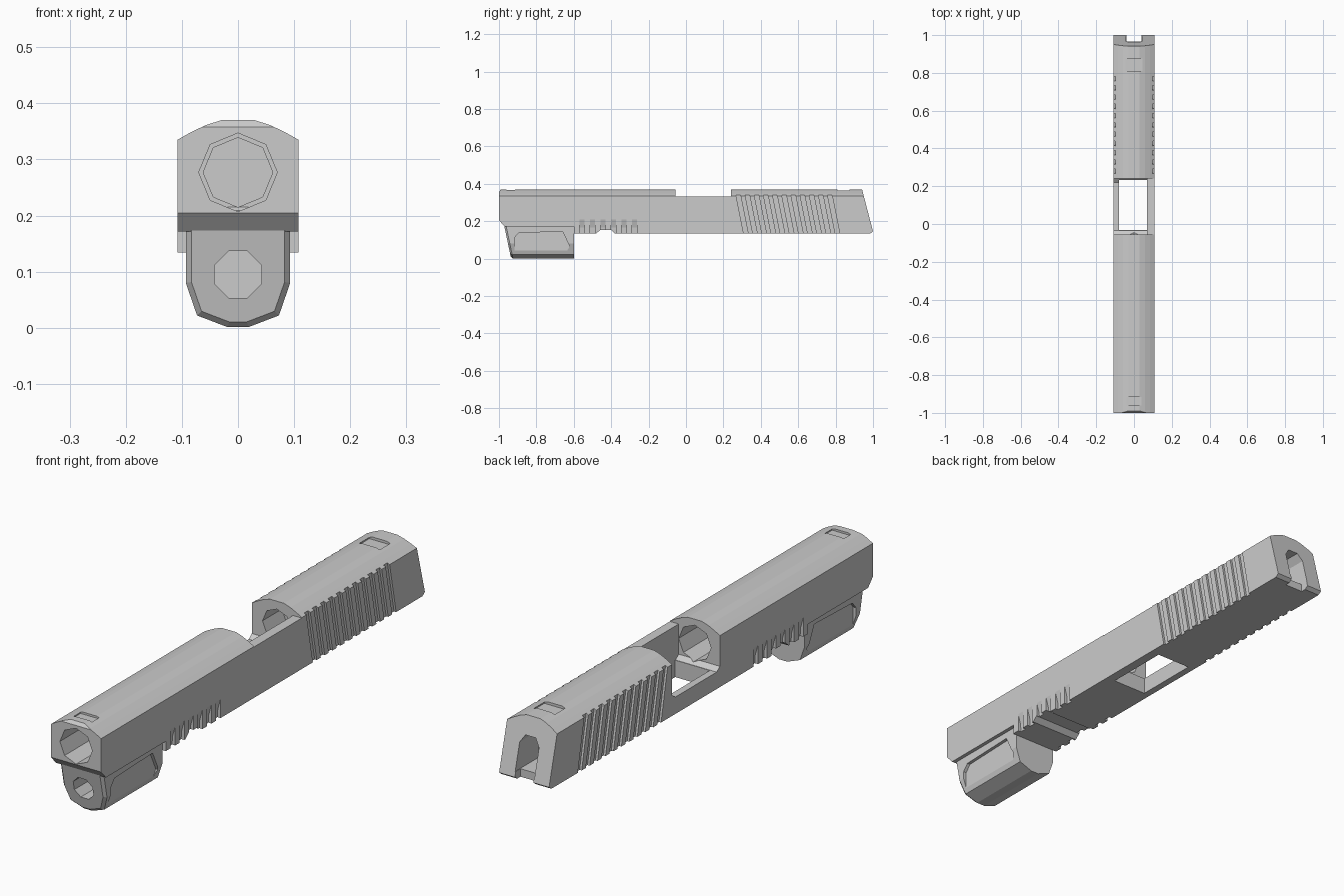
import bpy, bmesh, math
from mathutils import Vector

if "Cube" in bpy.data.objects:
    bpy.data.objects.remove(bpy.data.objects["Cube"])


def prism(name, pts, axis, lo, hi):
    """Extrude a 2D outline along x (pts = y,z), y (pts = x,z) or z (pts = x,y)."""
    def place(p, d):
        return {'x': (d, p[0], p[1]), 'y': (p[0], d, p[1]), 'z': (p[0], p[1], d)}[axis]
    bm = bmesh.new()
    a = [bm.verts.new(place(p, lo)) for p in pts]
    b = [bm.verts.new(place(p, hi)) for p in pts]
    n = len(pts)
    bm.faces.new(a)
    bm.faces.new(b[::-1])
    for i in range(n):
        bm.faces.new((a[i], b[i], b[(i + 1) % n], a[(i + 1) % n]))
    bmesh.ops.recalc_face_normals(bm, faces=bm.faces)
    me = bpy.data.meshes.new(name)
    bm.to_mesh(me)
    bm.free()
    ob = bpy.data.objects.new(name, me)
    bpy.context.collection.objects.link(ob)
    return ob


def box(x0, x1, y0, y1, z0, z1):
    return prism("cutter", [(x0, y0), (x1, y0), (x1, y1), (x0, y1)], 'z', z0, z1)


def ring(r, cz, n=8, turn=0.5):
    return [(r * math.cos(2 * math.pi * (i + turn) / n),
             cz + r * math.sin(2 * math.pi * (i + turn) / n)) for i in range(n)]


def mirrored(half):
    return half + [(-x, z) for x, z in reversed(half)]


def apply_bool(ob, cutter, op='DIFFERENCE'):
    cutter.hide_render = True
    m = ob.modifiers.new("cut", 'BOOLEAN')
    m.operation, m.object, m.solver = op, cutter, 'EXACT'
    bpy.context.view_layer.update()
    dg = bpy.context.evaluated_depsgraph_get()
    me = bpy.data.meshes.new_from_object(ob.evaluated_get(dg))
    ob.modifiers.clear()
    ob.data = me
    bpy.data.objects.remove(cutter)


# main housing: rounded cross-section trimmed by the side outline
body = prism("upper_housing", mirrored([(0.108, 0.1), (0.108, 0.335), (0.085, 0.348),
                                        (0.058, 0.361), (0.03, 0.37)]), 'y', -1.1, 1.1)
side = [(-1, 0.205), (-0.97, 0.172), (-0.6, 0.172), (-0.6, 0.134), (-0.48, 0.134),
        (-0.46, 0.152), (-0.4, 0.152), (-0.38, 0.134), (0.985, 0.134), (1, 0.145),
        (0.94, 0.375), (0.24, 0.375), (0.24, 0.333), (-0.055, 0.333),
        (-0.055, 0.375), (-0.985, 0.375), (-1, 0.358)]
apply_bool(body, prism("cutter", side, 'x', -0.3, 0.3), 'INTERSECT')

# top opening, low left wall and see-through well
apply_bool(body, box(-0.08, 0.07, -0.033, 0.232, 0, 0.5))
apply_bool(body, prism("cutter", [(-0.055, 0.4), (-0.055, 0.215), (-0.035, 0.2),
                                  (0.22, 0.2), (0.24, 0.215), (0.24, 0.4)], 'x', -0.2, 0.07))

# front bore through to the opening, rear pocket
apply_bool(body, prism("cutter", ring(0.07, 0.277, 8, 0), 'y', -1.2, 0))
apply_bool(body, prism("cutter", ring(0.062, 0.277, 8, 0), 'y', 0.15, 0.36))

# rear slot with bottom notch
apply_bool(body, prism("cutter", mirrored([(0.042, 0.165), (0.042, 0.27), (0.022, 0.3)]),
                       'y', 0.85, 1.1))
apply_bool(body, box(-0.04, 0.04, 0.965, 1.1, 0.05, 0.2))

# shallow cuts on top, front and rear
apply_bool(body, box(-0.04, 0.04, -0.96, -0.915, 0.362, 0.5))
apply_bool(body, box(-0.045, 0.045, 0.81, 0.875, 0.36, 0.5))

# slanted rear grip grooves and short front grooves on both sides
for s in (-1, 1):
    lo, hi = sorted((s * 0.099, s * 0.2))
    for i in range(11):
        y = 0.315 + 0.049 * i
        groove = [(y, 0.1), (y + 0.024, 0.1), (y - 0.036, 0.4), (y - 0.06, 0.4)]
        apply_bool(body, prism("cutter", groove, 'x', lo, hi))
    for i in range(6):
        y = -0.57 + 0.056 * i
        wedge = [(s * 0.093, 0.1), (s * 0.096, 0.165), (s * 0.11, 0.215), (s * 0.2, 0.1)]
        apply_bool(body, prism("cutter", wedge, 'y', y, y + 0.028))

# lower front housing hanging under the front end
lower = prism("lower_housing", mirrored([(0.093, 0.2), (0.093, 0.08), (0.073, 0.022),
                                         (0.018, 0.001)]), 'y', -1.1, -0.5)
apply_bool(lower, prism("cutter", [(-0.975, 0.19), (-0.935, 0), (-0.6, 0),
                                   (-0.6, 0.19)], 'x', -0.3, 0.3), 'INTERSECT')
apply_bool(lower, prism("cutter", ring(0.045, 0.095), 'y', -1.1, -0.66))

# recessed side panels
panel = [(-0.918, 0.04), (-0.918, 0.11), (-0.895, 0.137), (-0.66, 0.145),
         (-0.622, 0.065), (-0.64, 0.035)]
for s in (-1, 1):
    lo, hi = sorted((s * 0.08, s * 0.2))
    apply_bool(lower, prism("cutter", panel, 'x', lo, hi))

# bevel around the front rim of the lower housing
bm = bmesh.new()
bm.from_mesh(lower.data)
bm.normal_update()
rim = [e for e in bm.edges if all(v.co.y < -0.93 for v in e.verts) and len(e.link_faces) == 2
       and any(f.normal.y < -0.9 for f in e.link_faces)
       and any(abs(f.normal.y) < 0.3 for f in e.link_faces)
       and all(math.hypot(v.co.x, v.co.z - 0.095) > 0.06 for v in e.verts)
       and not all(v.co.z > 0.18 for v in e.verts)]
bmesh.ops.bevel(bm, geom=rim, offset=0.01, segments=1, affect='EDGES')
bm.to_mesh(lower.data)
bm.free()
